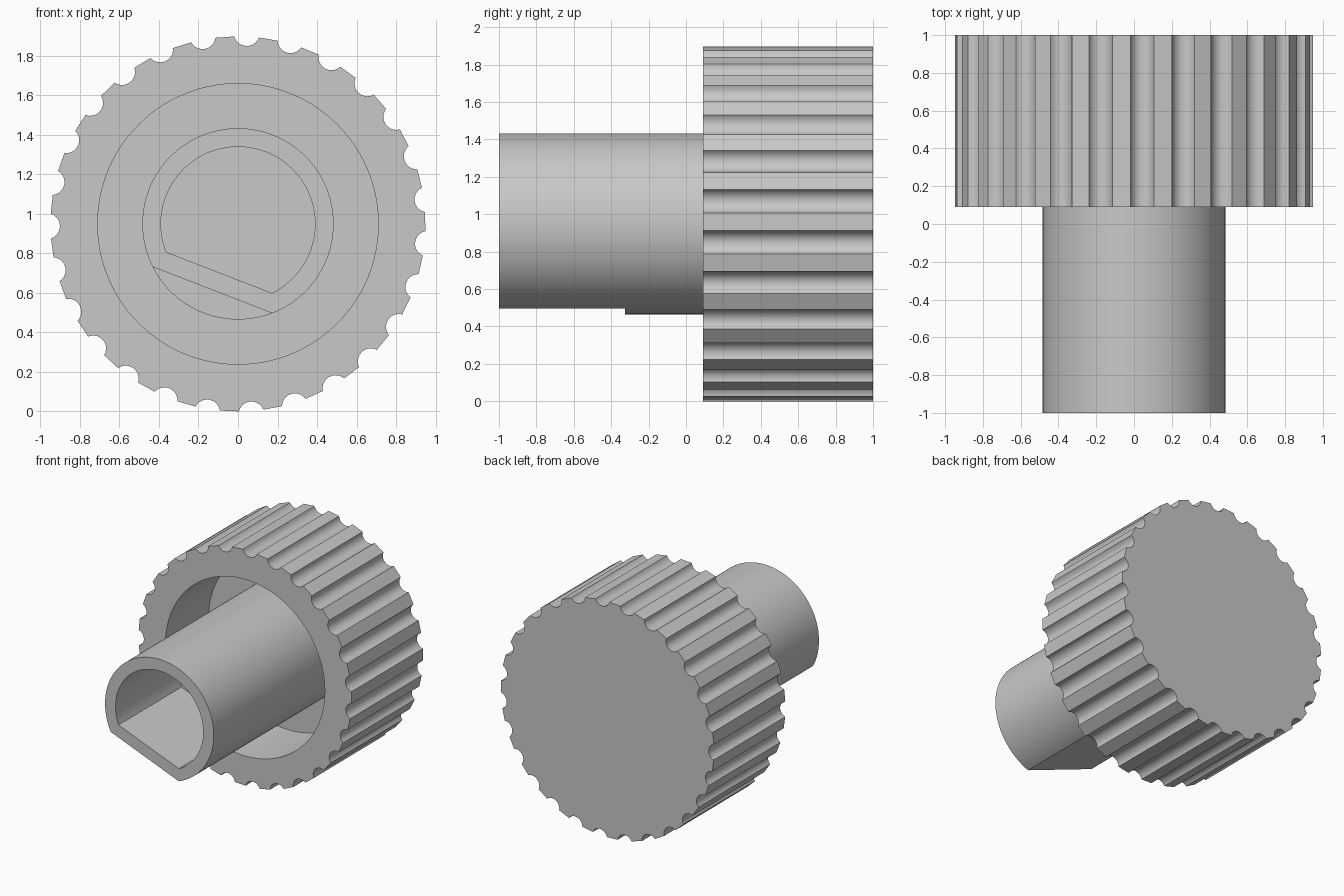
import bpy, bmesh, math

cube = bpy.data.objects.get("Cube")
if cube:
    bpy.data.objects.remove(cube, do_unlink=True)

CENTRE_Z = 0.948
GREY = (0.58, 0.58, 0.58, 1.0)

grey = bpy.data.materials.new("light grey")
grey.use_nodes = True
grey.diffuse_color = GREY
shader = next(n for n in grey.node_tree.nodes if n.type == "BSDF_PRINCIPLED")
shader.inputs["Base Color"].default_value = GREY


def loft(name, rings):
    """Join matching rings of (x, z) points at depths y, closing both ends."""
    bm = bmesh.new()
    loops = [[bm.verts.new((x, y, z + CENTRE_Z)) for x, z in pts] for y, pts in rings]
    for a, b in zip(loops, loops[1:]):
        for i in range(len(a)):
            j = (i + 1) % len(a)
            bm.faces.new((a[i], a[j], b[j], b[i]))
    bm.faces.new(loops[0])
    bm.faces.new(loops[-1])
    bmesh.ops.remove_doubles(bm, verts=bm.verts, dist=1e-5)
    bmesh.ops.recalc_face_normals(bm, faces=bm.faces)
    mesh = bpy.data.meshes.new(name)
    bm.to_mesh(mesh)
    bm.free()
    mesh.materials.append(grey)
    obj = bpy.data.objects.new(name, mesh)
    bpy.context.collection.objects.link(obj)
    bpy.ops.object.select_all(action="DESELECT")
    obj.select_set(True)
    bpy.context.view_layer.objects.active = obj
    bpy.ops.object.shade_smooth_by_angle(angle=math.radians(30))
    return obj


def polar(r, a):
    return (r * math.cos(a), r * math.sin(a))


# Grip outline: round flutes separated by flat lands
FLUTES, ARC_STEPS, LAND_STEPS = 27, 10, 3
FLUTE_R, FLUTE_CENTRE, OPENING = 0.0657, 0.967, math.radians(72)
outline = []
for k in range(FLUTES):
    turn = math.radians(180.7) + k * math.tau / FLUTES
    cx, cz = polar(FLUTE_CENTRE, turn)
    arc = []
    for i in range(ARC_STEPS + 1):
        dx, dz = polar(FLUTE_R, turn + math.pi + OPENING * (1 - 2 * i / ARC_STEPS))
        arc.append((cx + dx, cz + dz))
    outline += arc
    # Subdivide the land leading to the next flute
    step = math.tau / FLUTES
    x, z = arc[0]
    nxt = (x * math.cos(step) - z * math.sin(step), x * math.sin(step) + z * math.cos(step))
    for i in range(1, LAND_STEPS):
        t = i / LAND_STEPS
        outline.append(tuple(p + (q - p) * t for p, q in zip(arc[-1], nxt)))

# Fluted cap with a round recess in the front
recess = [polar(0.71, math.atan2(z, x)) for x, z in outline]
loft("fluted_cap", [(1.0, outline), (0.09, outline), (0.09, recess), (0.64, recess)])

# Hollow shaft with a flat on its front length and a D-shaped bore
SHAFT_R, SHAFT_FLAT = 0.484, 0.359
BORE_R, BORE_FLAT = 0.39, 0.264
FLAT_DIR = math.radians(-111.2)
offsets = [i * math.tau / 120 - math.pi for i in range(120)]
for r, d in ((SHAFT_R, SHAFT_FLAT), (BORE_R, BORE_FLAT)):
    offsets += [math.acos(d / r), -math.acos(d / r)]
offsets.sort()


def d_ring(r, flat=None):
    pts = []
    for a in offsets:
        c = math.cos(a)
        radius = min(r, flat / c) if flat and c > 0.1 else r
        pts.append(polar(radius, a + FLAT_DIR))
    return pts


bore = d_ring(BORE_R, BORE_FLAT)
flatted = d_ring(SHAFT_R, SHAFT_FLAT)
full = d_ring(SHAFT_R)
loft("shaft", [(-0.2, bore), (-1.0, bore), (-1.0, flatted),
               (-0.325, flatted), (-0.325, full), (0.66, full)])
